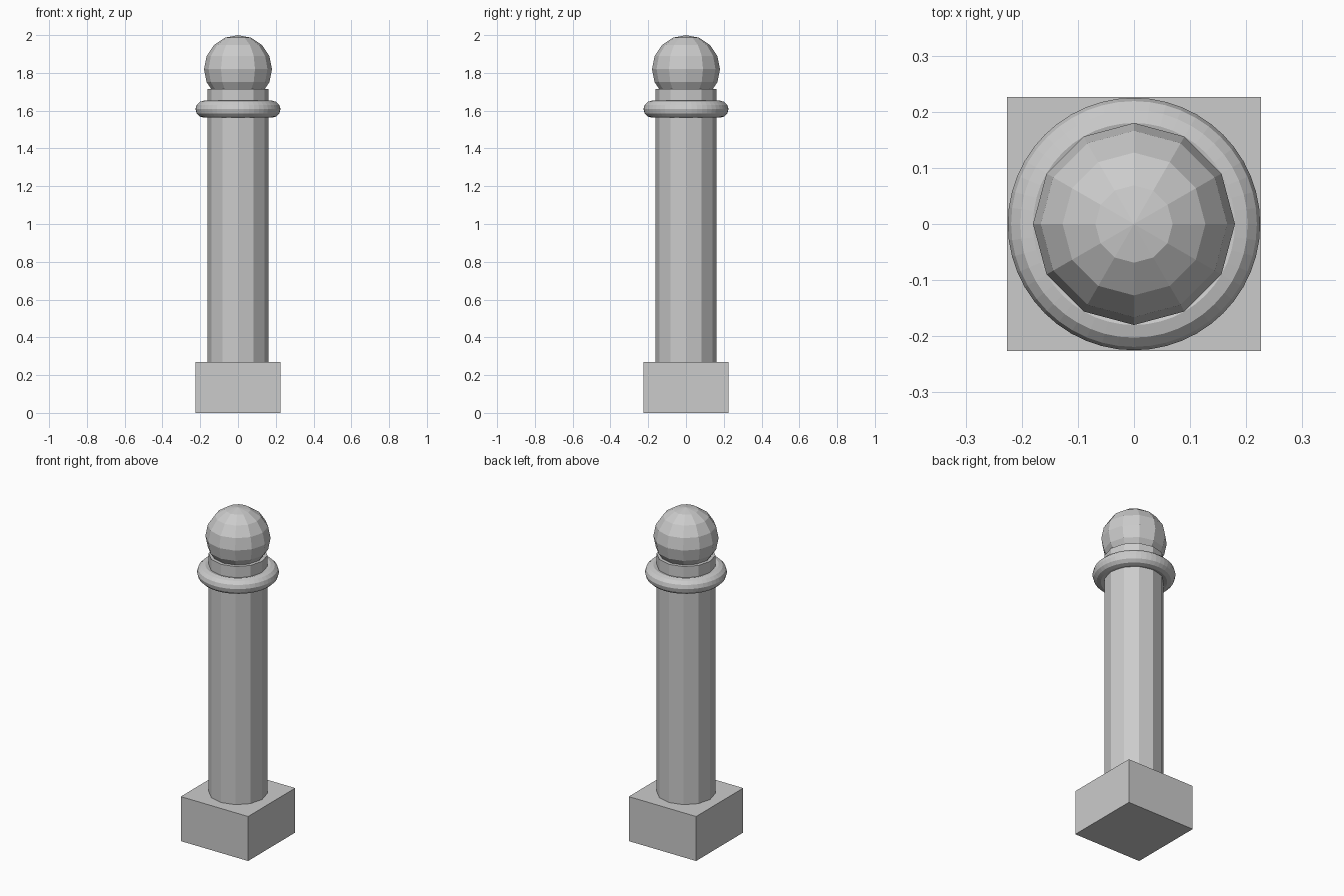
import bpy

if "Cube" in bpy.data.objects:
    bpy.data.objects.remove(bpy.data.objects["Cube"])


def finish(name):
    ob = bpy.context.object
    ob.name = name
    ob.data.name = name
    bpy.ops.object.transform_apply(location=False, rotation=True, scale=True)
    bpy.ops.object.shade_flat()
    return ob


# Square plinth
bpy.ops.mesh.primitive_cube_add(size=1, location=(0, 0, 0.135), scale=(0.452, 0.452, 0.27))
finish("plinth")

# Twelve-sided shaft standing on the plinth
shaft_bottom, shaft_top = 0.27, 1.715
bpy.ops.mesh.primitive_cylinder_add(
    vertices=12, radius=0.162, depth=shaft_top - shaft_bottom,
    location=(0, 0, (shaft_bottom + shaft_top) / 2))
finish("shaft")

# Rounded collar ring near the top of the shaft
bpy.ops.mesh.primitive_torus_add(
    major_segments=48, minor_segments=12, major_radius=0.18, minor_radius=0.045,
    location=(0, 0, 1.608))
finish("collar_ring")

# Faceted ball finial sunk into the shaft top
bpy.ops.mesh.primitive_uv_sphere_add(
    segments=12, ring_count=8, radius=0.18, location=(0, 0, 1.82))
finish("ball_finial")
